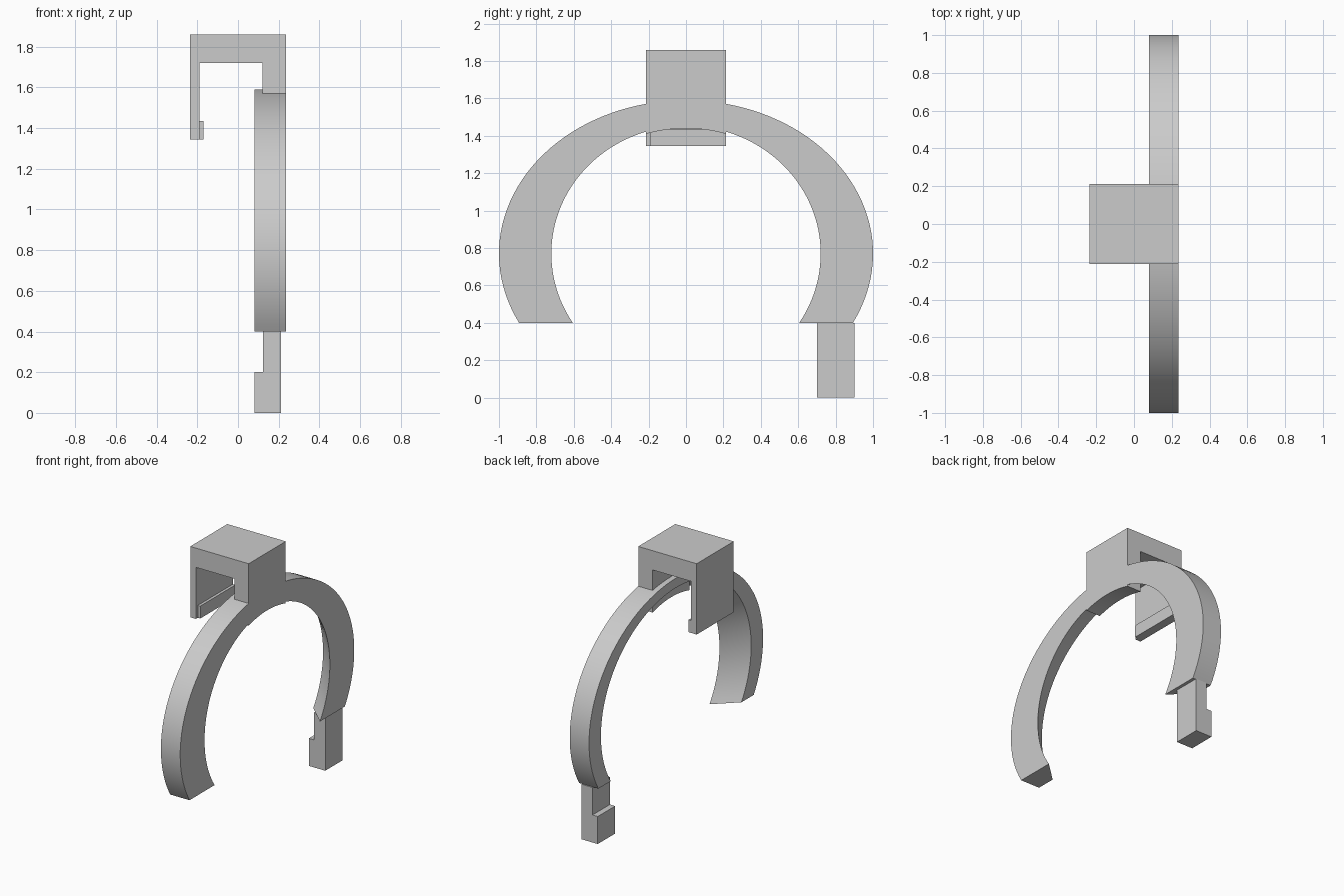
import bpy, bmesh
from math import asin, cos, sin, pi, sqrt

default = bpy.data.objects.get("Cube")
if default:
    bpy.data.objects.remove(default, do_unlink=True)

grey = bpy.data.materials.new("plain_grey")
grey.use_nodes = True
COLOUR = (0.6, 0.6, 0.6, 1)
grey.diffuse_color = COLOUR
grey.node_tree.nodes["Principled BSDF"].inputs["Base Color"].default_value = COLOUR

RIGHT, LEFT = 0.08, 0.235      # side planes of the band
CLIP_HALF = 0.213              # half width of the clip


def finish(name, bm, smooth=False):
    bmesh.ops.recalc_face_normals(bm, faces=bm.faces)
    mesh = bpy.data.meshes.new(name)
    bm.to_mesh(mesh)
    bm.free()
    mesh.materials.append(grey)
    obj = bpy.data.objects.new(name, mesh)
    bpy.context.collection.objects.link(obj)
    if smooth:
        bpy.ops.object.select_all(action="DESELECT")
        obj.select_set(True)
        bpy.context.view_layer.objects.active = obj
        bpy.ops.object.shade_smooth_by_angle()


def extrude(bm, faces, offset):
    grown = bmesh.ops.extrude_face_region(bm, geom=faces)["geom"]
    verts = [v for v in grown if isinstance(v, bmesh.types.BMVert)]
    bmesh.ops.translate(bm, verts=verts, vec=offset)


def profile_xz(name, points, y0, y1):
    """Extrude an outline in the xz plane from y0 to y1."""
    bm = bmesh.new()
    face = bm.faces.new([bm.verts.new((x, y0, z)) for x, z in points])
    extrude(bm, [face], (0, y1 - y0, 0))
    finish(name, bm)


# Open elliptical band, cut flat at the bottom, its inside face flared to the right
CENTRE, CUT, STEPS = 0.77, 0.40, 80


def arc(bm, x, a, b):
    start = asin((CUT - CENTRE) / b)
    span = pi - 2 * start
    angles = [start + span * i / STEPS for i in range(STEPS + 1)]
    return [bm.verts.new((x, a * cos(t), CENTRE + b * sin(t))) for t in angles]


bm = bmesh.new()
loops = [arc(bm, RIGHT, 1.0, 0.82), arc(bm, LEFT, 1.0, 0.82),
         arc(bm, LEFT, 0.72, 0.683), arc(bm, RIGHT, 0.863, 0.75)]
for k in range(4):
    a, b = loops[k], loops[(k + 1) % 4]
    for i in range(STEPS):
        bm.faces.new((a[i], a[i + 1], b[i + 1], b[i]))
for end in (0, STEPS):
    bm.faces.new([loop[end] for loop in loops])
finish("curved_band", bm, smooth=True)

# Hook-shaped clip on the crown of the band
profile_xz("top_clip", [(-0.235, 1.345), (-0.19, 1.345), (-0.19, 1.72), (0.12, 1.72),
                        (0.12, 1.567), (LEFT, 1.567), (LEFT, 1.86), (-0.235, 1.86)],
           -CLIP_HALF, CLIP_HALF)

# Foot of the clip, running through the band with a curved underside
bm = bmesh.new()
rows = []
for i in range(17):
    y = CLIP_HALF * (i / 8 - 1)
    low = CENTRE + 0.67 * sqrt(1 - (y / 0.72) ** 2)
    rows.append([bm.verts.new((0.12, y, z)) for z in (low, 1.567)])
side = [bm.faces.new((p[0], q[0], q[1], p[1])) for p, q in zip(rows, rows[1:])]
extrude(bm, side, (LEFT - 0.12, 0, 0))
finish("clip_foot", bm, smooth=True)

# Small catch along the free edge of the clip
profile_xz("clip_lip", [(-0.19, 1.345), (-0.17, 1.345), (-0.17, 1.435), (-0.19, 1.435)],
           -0.19, CLIP_HALF)

# Stepped peg under the rear end of the band
profile_xz("rear_peg", [(RIGHT, 0), (0.212, 0), (0.212, CUT), (0.122, CUT),
                        (0.122, 0.2), (RIGHT, 0.2)], 0.70, 0.90)
